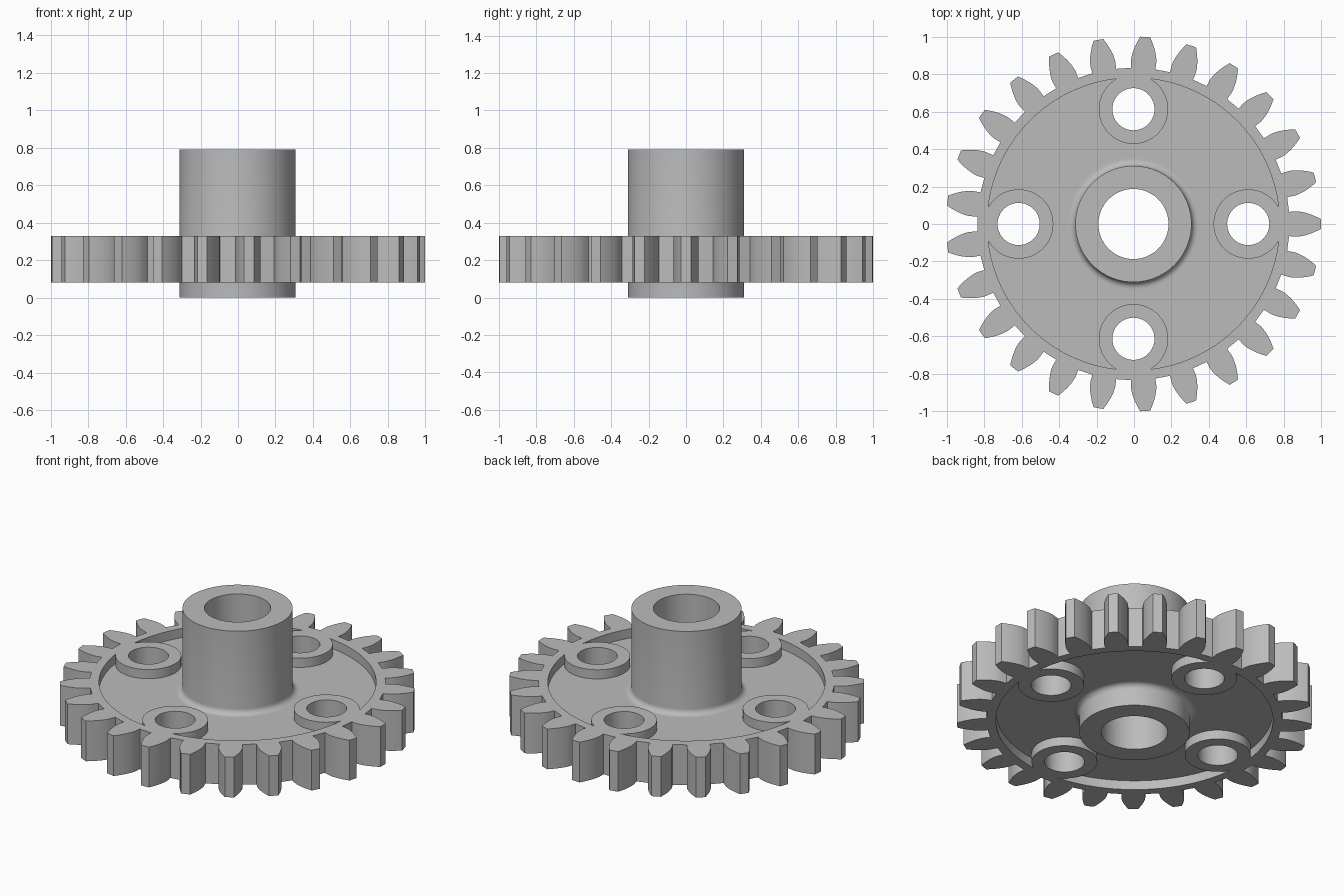
import bpy, bmesh
from math import sin, cos, tan, acos, pi, radians
from mathutils import Matrix

if "Cube" in bpy.data.objects:
    bpy.data.objects.remove(bpy.data.objects["Cube"], do_unlink=True)

# Main dimensions
CENTRE_X = -0.003
TEETH = 25
TIP_R, ROOT_R = 1.0, 0.833
PITCH_R = TIP_R * TEETH / (TEETH + 2)
PRESSURE = radians(20)
BASE_R = PITCH_R * cos(PRESSURE)
GEAR_Z0, GEAR_Z1 = 0.08, 0.33
RECESS = 0.057
HUB_R, HUB_TOP, BORE_R, FILLET = 0.31, 0.79, 0.187, 0.035
RIM_R = 0.78
BOSS_AT, BOSS_R, HOLE_R = 0.6125, 0.185, 0.1125

metal = bpy.data.materials.new("plain grey")
metal.use_nodes = True
GREY = (0.5, 0.5, 0.5, 1)
metal.diffuse_color = GREY
metal.node_tree.nodes["Principled BSDF"].inputs["Base Color"].default_value = GREY


def make_object(name, bm):
    bmesh.ops.recalc_face_normals(bm, faces=bm.faces)
    mesh = bpy.data.meshes.new(name)
    bm.to_mesh(mesh)
    bm.free()
    mesh.materials.append(metal)
    obj = bpy.data.objects.new(name, mesh)
    bpy.context.collection.objects.link(obj)
    return obj


def prism(name, outline, z0, z1):
    bm = bmesh.new()
    face = bm.faces.new([bm.verts.new((x, y, z0)) for x, y in outline])
    top = bmesh.ops.extrude_face_region(bm, geom=[face])["geom"]
    verts = [v for v in top if isinstance(v, bmesh.types.BMVert)]
    bmesh.ops.translate(bm, verts=verts, vec=(0, 0, z1 - z0))
    return make_object(name, bm)


def cylinder(name, r, z0, z1, cx=0, cy=0, n=64):
    ring = [(cx + r * cos(2 * pi * i / n), cy + r * sin(2 * pi * i / n)) for i in range(n)]
    return prism(name, ring, z0, z1)


def lathe(name, profile, n=96):
    bm = bmesh.new()
    rings = [[bm.verts.new((r * cos(2 * pi * i / n), r * sin(2 * pi * i / n), z))
              for i in range(n)] for r, z in profile]
    for a, b in zip(rings, rings[1:]):
        for i in range(n):
            j = (i + 1) % n
            bm.faces.new((a[i], a[j], b[j], b[i]))
    bm.faces.new(rings[0])
    bm.faces.new(rings[-1])
    return make_object(name, bm)


def combine(target, tool, operation):
    mod = target.modifiers.new("combine", "BOOLEAN")
    mod.operation, mod.solver, mod.object = operation, "EXACT", tool
    bpy.context.view_layer.objects.active = target
    bpy.ops.object.modifier_apply(modifier=mod.name)
    bpy.data.objects.remove(tool, do_unlink=True)


def half_angle(r):
    """Half the angular width of an involute tooth at radius r."""
    a = acos(min(1, BASE_R / r))
    return pi / (2 * TEETH) + (tan(PRESSURE) - PRESSURE) - (tan(a) - a)


# Toothed outline
steps = 7
flank = [ROOT_R] + [BASE_R + (TIP_R - BASE_R) * i / steps for i in range(steps + 1)]
outline = []
for t in range(TEETH):
    mid = 2 * pi * t / TEETH
    outline += [(r * cos(mid - half_angle(r)), r * sin(mid - half_angle(r))) for r in flank]
    outline.append((TIP_R * cos(mid), TIP_R * sin(mid)))
    outline += [(r * cos(mid + half_angle(r)), r * sin(mid + half_angle(r)))
                for r in reversed(flank)]
gear = prism("gear_wheel", outline, GEAR_Z0, GEAR_Z1)

# Open the rim, leaving four round bosses on its inner side
boss_spots = [(BOSS_AT * cos(k * pi / 2), BOSS_AT * sin(k * pi / 2)) for k in range(4)]
opening = cylinder("rim_opening", RIM_R, GEAR_Z0 - 0.1, GEAR_Z1 + 0.1, n=128)
for x, y in boss_spots:
    combine(opening, cylinder("boss", BOSS_R, GEAR_Z0 - 0.2, GEAR_Z1 + 0.2, x, y), "DIFFERENCE")
combine(gear, opening, "DIFFERENCE")

# Hub and thin web, blended by fillets on both faces
low, high = GEAR_Z0 + RECESS, GEAR_Z1 - RECESS
arc = [(HUB_R + FILLET * (1 - cos(a)), FILLET * (1 - sin(a)))
       for a in (i * pi / 12 for i in range(7))]
edge = HUB_R + FILLET + 0.01
web_r = (RIM_R + ROOT_R) / 2
profile = [(HUB_R, 0)] + [(r, low - z) for r, z in arc] + [(edge, low), (web_r, low)]
profile += [(web_r, high), (edge, high)] + [(r, high + z) for r, z in reversed(arc)]
profile.append((HUB_R, HUB_TOP))
combine(gear, lathe("hub_and_web", profile), "UNION")

# Centre bore and the holes through the bosses
combine(gear, cylinder("bore", BORE_R, -0.1, HUB_TOP + 0.1), "DIFFERENCE")
for x, y in boss_spots:
    combine(gear, cylinder("boss_hole", HOLE_R, -0.1, HUB_TOP, x, y, 48), "DIFFERENCE")

# Place and shade
gear.data.transform(Matrix.Translation((CENTRE_X, 0, 0)))
bpy.ops.object.select_all(action="DESELECT")
gear.select_set(True)
bpy.context.view_layer.objects.active = gear
bpy.ops.object.shade_smooth_by_angle(angle=radians(30))
